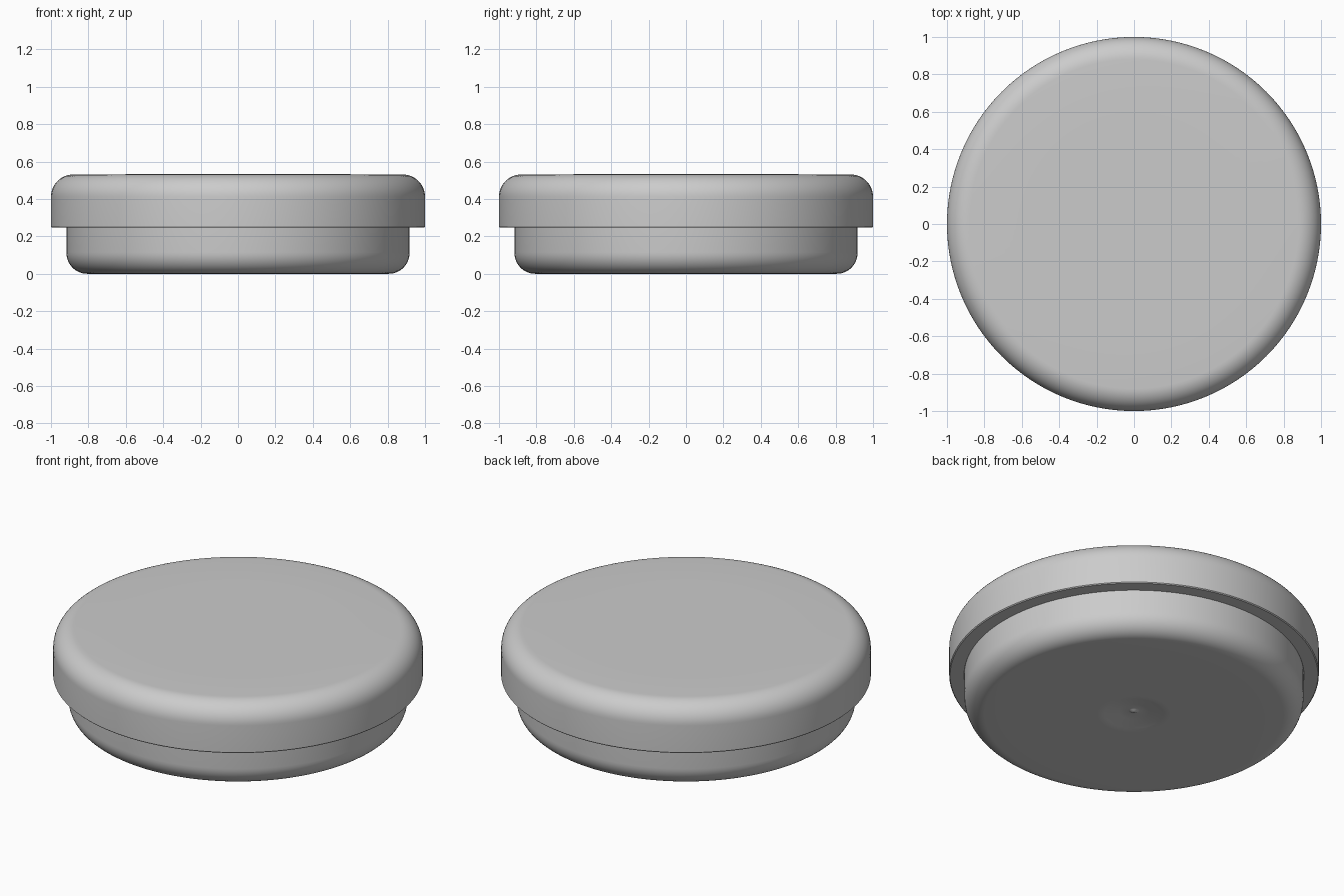
import bpy, bmesh, math

if "Cube" in bpy.data.objects:
    bpy.data.objects.remove(bpy.data.objects["Cube"])

SEGMENTS = 128


def corner(cx, cz, w, h, start, n=12):
    """Quarter-round profile points, sweeping 90 degrees from start."""
    return [(cx + w * math.cos(math.radians(start + 90 * i / n)),
             cz + h * math.sin(math.radians(start + 90 * i / n)))
            for i in range(n + 1)]


def lathe(name, profile):
    """Revolve a (radius, z) profile about the z axis."""
    bm = bmesh.new()
    verts = [bm.verts.new((r, 0, z)) for r, z in profile]
    edges = [bm.edges.new(pair) for pair in zip(verts, verts[1:])]
    bmesh.ops.spin(bm, geom=verts + edges, cent=(0, 0, 0), axis=(0, 0, 1),
                   angle=2 * math.pi, steps=SEGMENTS)
    bmesh.ops.remove_doubles(bm, verts=bm.verts, dist=0.0001)
    bmesh.ops.recalc_face_normals(bm, faces=bm.faces)
    mesh = bpy.data.meshes.new(name)
    bm.to_mesh(mesh)
    bm.free()
    obj = bpy.data.objects.new(name, mesh)
    bpy.context.collection.objects.link(obj)
    bpy.ops.object.select_all(action='DESELECT')
    obj.select_set(True)
    bpy.context.view_layer.objects.active = obj
    bpy.ops.object.shade_smooth_by_angle(angle=math.radians(40))
    return obj


# Base dish: shallow dimple with a tiny centre nub underneath, rounded foot
base = [(0, 0.014), (0.012, 0.016), (0.022, 0.022), (0.03, 0.024),
        (0.08, 0.018), (0.13, 0.01), (0.16, 0.006), (0.175, 0.003), (0.2, 0.003)]
base += [(0.6, 0.002)] + corner(0.808, 0.115, 0.11, 0.115, -90)
base += [(0.918, 0.3), (0, 0.3)]
lathe("tin_base", base)

# Lid: overhanging skirt, rounded shoulder, flat top
lid = [(0, 0.28), (0.905, 0.28), (0.92, 0.246), (0.995, 0.246), (1.0, 0.251)]
lid += corner(0.88, 0.411, 0.12, 0.12, 0) + [(0.6, 0.532), (0, 0.532)]
lathe("tin_lid", lid)
